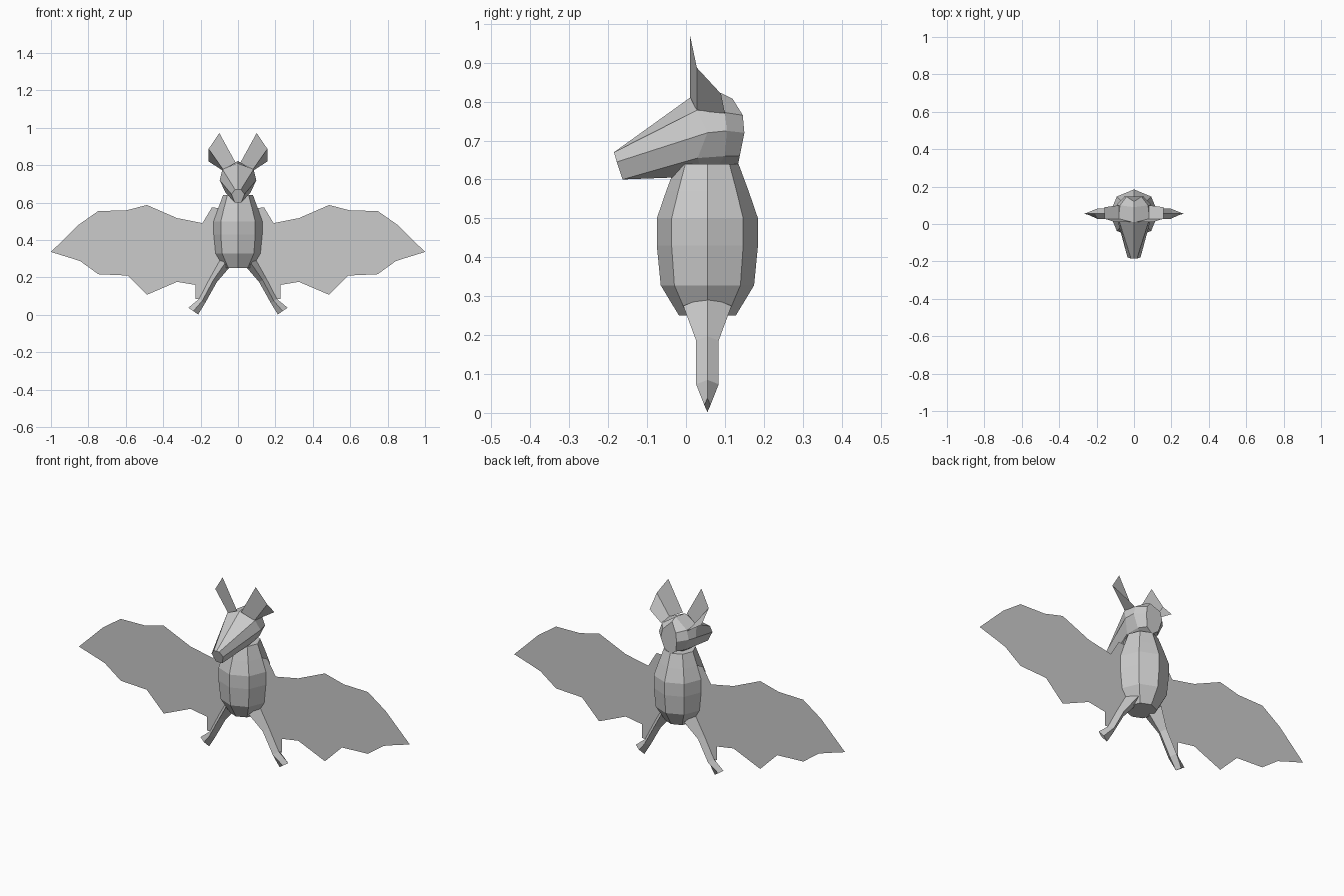
import bpy, bmesh, math

if "Cube" in bpy.data.objects:
    bpy.data.objects.remove(bpy.data.objects["Cube"])

CY = 0.055  # body axis and wing plane

grey = bpy.data.materials.new("light_grey")
grey.diffuse_color = (0.6, 0.6, 0.6, 1)
grey.use_nodes = True
grey.node_tree.nodes["Principled BSDF"].inputs["Base Color"].default_value = grey.diffuse_color


def make(name, verts, faces, mirror=False, closed=True):
    me = bpy.data.meshes.new(name)
    me.from_pydata(verts, [], faces)
    bm = bmesh.new()
    bm.from_mesh(me)
    if closed:
        bmesh.ops.recalc_face_normals(bm, faces=bm.faces)
    bm.to_mesh(me)
    bm.free()
    me.materials.append(grey)
    ob = bpy.data.objects.new(name, me)
    bpy.context.collection.objects.link(ob)
    if mirror:
        m = ob.modifiers.new("mirror", 'MIRROR')
        m.use_mirror_merge = False
    return ob


def loft(name, rings, mirror=False):
    """Skin between rings with equal point counts, capped at both ends."""
    n = len(rings[0])
    verts = [p for r in rings for p in r]
    faces = [(k * n + i, k * n + (i + 1) % n, (k + 1) * n + (i + 1) % n, (k + 1) * n + i)
             for k in range(len(rings) - 1) for i in range(n)]
    faces += [tuple(range(n)), tuple(range(len(verts) - n, len(verts)))]
    return make(name, verts, faces, mirror)


# body: eight-sided barrel (z, radius)
body = [(0.25, 0.073), (0.328, 0.12), (0.43, 0.13), (0.50, 0.13), (0.57, 0.106), (0.64, 0.08)]
loft("body", [[(r * math.sin(i * math.pi / 4), CY - r * math.cos(i * math.pi / 4), z)
               for i in range(8)] for z, r in body])

# head: half sections from snout to nape, top to bottom (x, y, z)
half = [
    [(0, -.185, .67), (.016, -.185, .67), (.035, -.178, .645), (.018, -.163, .60), (0, -.163, .60)],
    [(0, .01, .81), (.083, .028, .778), (.098, .055, .72), (.068, .03, .655), (0, .045, .608)],
    [(0, .09, .822), (.075, .10, .772), (.09, .105, .725), (.06, .10, .66), (0, .08, .632)],
    [(0, .12, .807), (.04, .146, .765), (.048, .15, .72), (.035, .138, .66), (0, .133, .635)],
]
loft("head", [h + [(-x, y, z) for x, y, z in h[3:0:-1]] for h in half])

# ears: open folded sheets
make("ears",
     [(.10, .01, .972), (.012, .01, .812), (.08, .028, .777),
      (.157, .028, .887), (.157, .09, .82), (.08, .10, .77)],
     [(0, 1, 2, 3), (3, 2, 5, 4)], mirror=True, closed=False)

# legs: diamond sections, outer and inner points with a depth (ox, oz, ix, iz, d)
leg = [(.092, .30, .048, .25, .062), (.15, .197, .113, .175, .029),
       (.208, .085, .176, .062, .029), (.265, .038, .213, .002, .008)]
loft("legs", [[(ox, CY, oz), ((ox + ix) / 2, CY - d, (oz + iz) / 2),
               (ix, CY, iz), ((ox + ix) / 2, CY + d, (oz + iz) / 2)]
              for ox, oz, ix, iz, d in leg], mirror=True)

# wings: flat membranes with a scalloped outline (x, z)
outline = [(.05, .57), (.14, .573), (.19, .49), (.326, .517), (.487, .587), (.60, .558),
           (.747, .555), (.854, .48), (.925, .41), (1, .336), (.893, .303), (.842, .286),
           (.747, .217), (.59, .21), (.487, .107), (.326, .176), (.227, .16),
           (.227, .085), (.195, .085), (.075, .28), (.05, .33)]
make("wings", [(x, CY, z) for x, z in outline], [tuple(range(len(outline)))[::-1]],
     mirror=True, closed=False)
